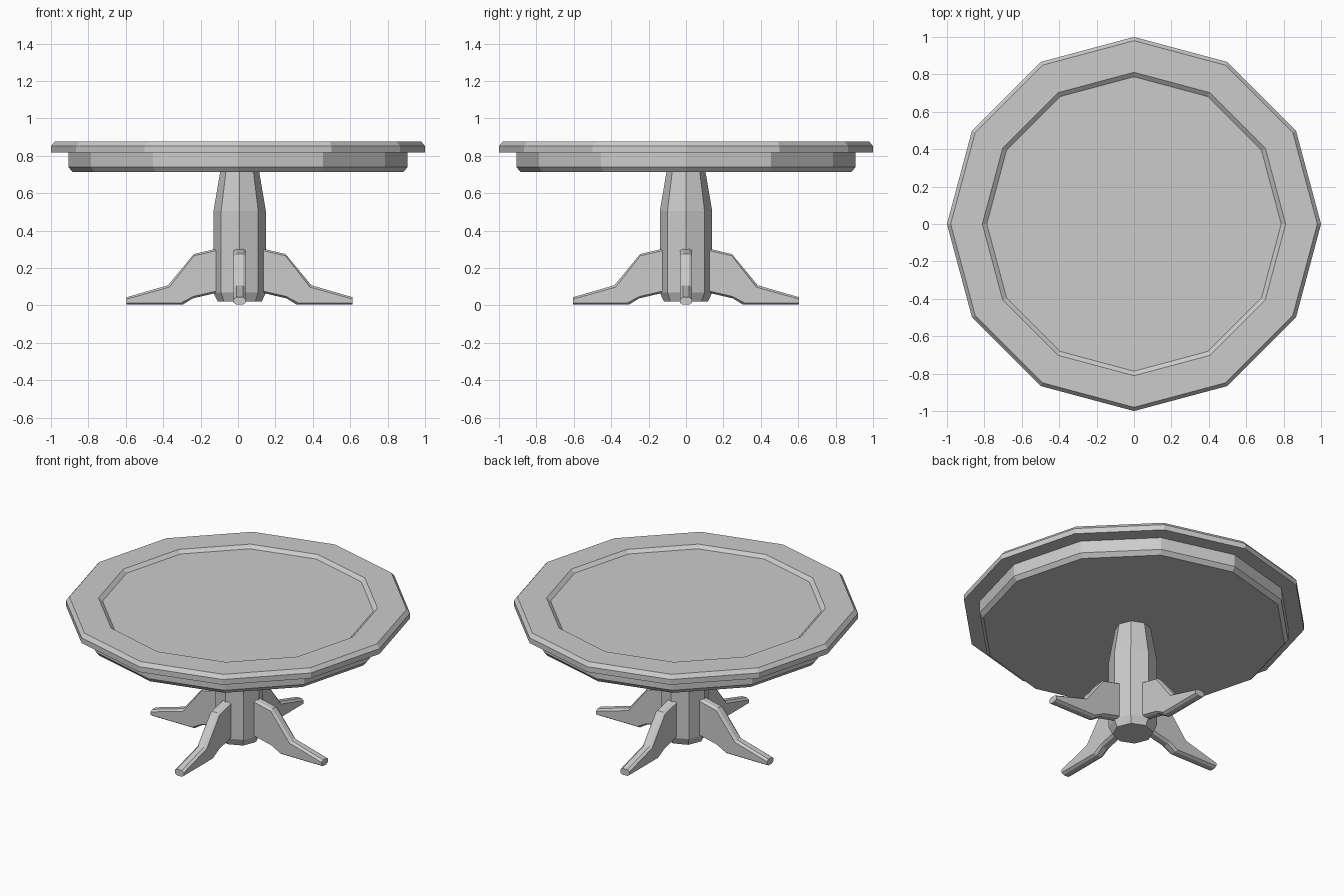
import bpy, bmesh, math

if "Cube" in bpy.data.objects:
    bpy.data.objects.remove(bpy.data.objects["Cube"])


def make_object(name, bm):
    bmesh.ops.recalc_face_normals(bm, faces=bm.faces)
    mesh = bpy.data.meshes.new(name)
    bm.to_mesh(mesh)
    bm.free()
    obj = bpy.data.objects.new(name, mesh)
    bpy.context.collection.objects.link(obj)
    return obj


def loft(bm, rings):
    """Skin consecutive closed rings of points and cap both ends."""
    loops = [[bm.verts.new(p) for p in ring] for ring in rings]
    n = len(loops[0])
    for a, b in zip(loops, loops[1:]):
        for i in range(n):
            j = (i + 1) % n
            bm.faces.new((a[i], a[j], b[j], b[i]))
    bm.faces.new(loops[0])
    bm.faces.new(loops[-1])


def turned(name, sides, profile, cx=0.0):
    """Faceted turning from (radius, z) pairs."""
    bm = bmesh.new()
    step = math.tau / sides
    loft(bm, [[(cx + r * math.cos(i * step), r * math.sin(i * step), z)
               for i in range(sides)] for r, z in profile])
    return make_object(name, bm)


# Twelve-sided top with chamfered rim and recessed centre
turned("table_top", 12, [(1.0, 0.818), (1.0, 0.852), (0.98, 0.876),
                         (0.811, 0.876), (0.787, 0.857)])

# Apron under the top
turned("apron", 12, [(0.885, 0.714), (0.907, 0.74), (0.907, 0.818)])

# Octagonal pedestal column
CX = 0.009
turned("column", 8, [(0.118, 0.022), (0.14, 0.068), (0.14, 0.505),
                     (0.104, 0.716)], CX)

# Four splayed legs: (top x, top z, bottom x, bottom z) stations
STATIONS = [(0.125, 0.303, 0.125, 0.067), (0.245, 0.275, 0.25, 0.038),
            (0.383, 0.108, 0.305, 0.004), (0.604, 0.044, 0.604, 0.004)]
W, TOP, CH = 0.032, 0.017, 0.01


def leg_ring(station, angle):
    tx, tz, bx, bz = station
    f = CH / (tz - bz)
    half = [(TOP, 0), (W, f), (W, 1 - f), (TOP, 1)]
    section = half + [(-y, t) for y, t in reversed(half)]
    c, s = math.cos(angle), math.sin(angle)
    ring = []
    for y, t in section:
        x, z = tx + (bx - tx) * t, tz + (bz - tz) * t
        ring.append((CX + x * c - y * s, x * s + y * c, z))
    return ring


for k, side in enumerate(("right", "back", "left", "front")):
    bm = bmesh.new()
    loft(bm, [leg_ring(st, k * math.pi / 2) for st in STATIONS])
    make_object(side + "_leg", bm)
